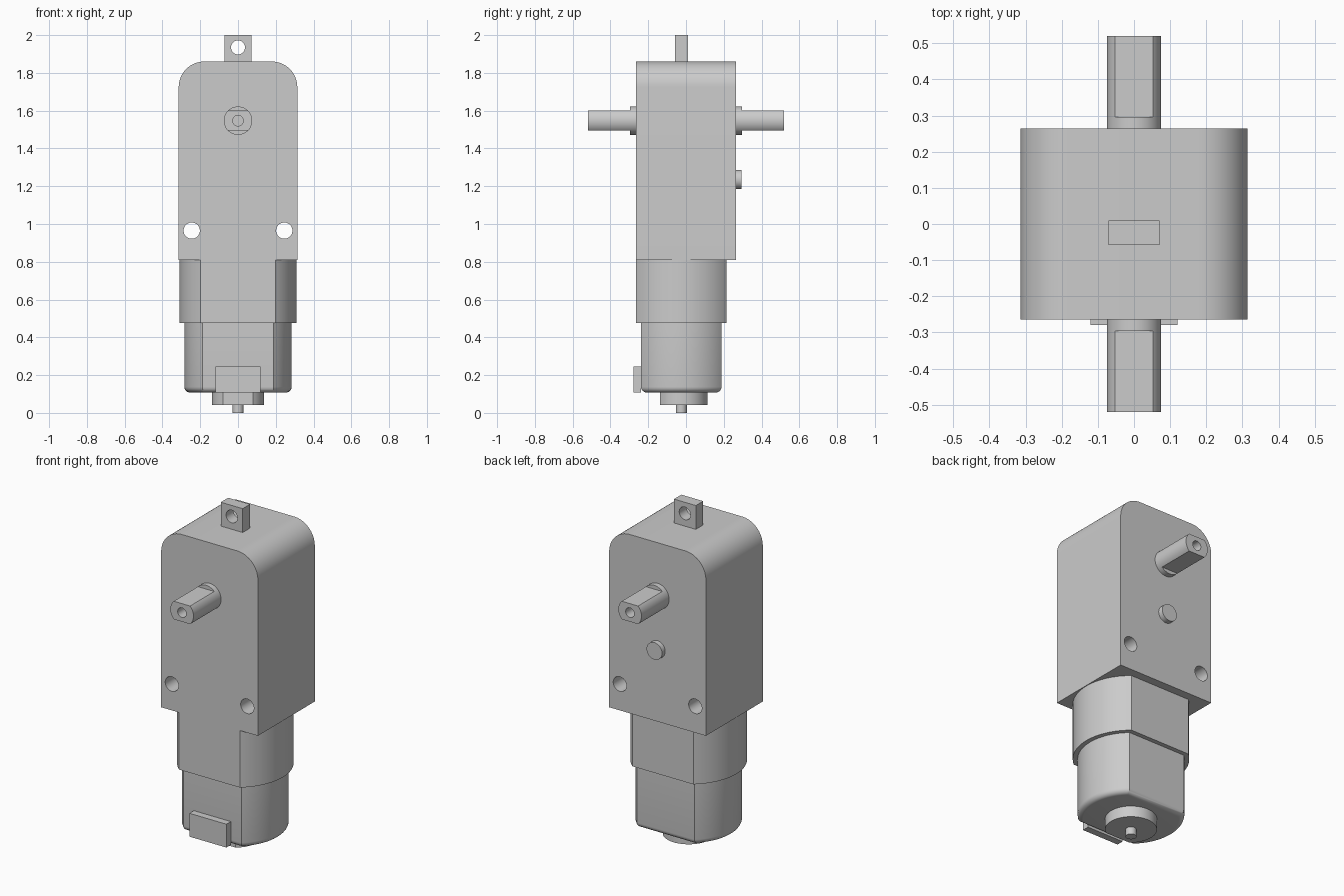
import bpy
import bmesh
from math import pi, sin, cos, asin, acos

if "Cube" in bpy.data.objects:
    bpy.data.objects.remove(bpy.data.objects["Cube"], do_unlink=True)

grey = bpy.data.materials.new("plain grey")
grey.use_nodes = True
colour = (0.6, 0.6, 0.6, 1)
grey.diffuse_color = colour
grey.node_tree.nodes["Principled BSDF"].inputs["Base Color"].default_value = colour


def arc(r, start, end, cu=0, cv=0, steps=32):
    """Points along an arc, both ends included."""
    return [(cu + r * cos(start + (end - start) * i / steps),
             cv + r * sin(start + (end - start) * i / steps)) for i in range(steps + 1)]


def circle(r, cu=0, cv=0):
    return arc(r, 0, 2 * pi, cu, cv, 64)[:-1]


def flatted(r, half, cu=0, cv=0):
    """Circle cut by two parallel flats."""
    a = asin(half / r)
    return arc(r, -a, a, cu, cv) + arc(r, pi - a, pi + a, cu, cv)


def prism(name, profile, axis, lo, hi, round_bottom=0):
    """Extrude a profile along y (points are x, z) or z (points are x, y)."""
    bm = bmesh.new()
    place = (lambda u, v, w: (u, w, v)) if axis == "y" else (lambda u, v, w: (u, v, w))
    base = [bm.verts.new(place(u, v, lo)) for u, v in profile]
    top = [bm.verts.new(place(u, v, hi)) for u, v in profile]
    bottom = bm.faces.new(base)
    bm.faces.new(top)
    n = len(profile)
    for i in range(n):
        j = (i + 1) % n
        bm.faces.new((base[i], base[j], top[j], top[i]))
    bmesh.ops.recalc_face_normals(bm, faces=bm.faces)
    if round_bottom:
        bmesh.ops.bevel(bm, geom=list(bottom.edges), offset=round_bottom,
                        segments=6, profile=0.5, affect="EDGES")
    mesh = bpy.data.meshes.new(name)
    bm.to_mesh(mesh)
    bm.free()
    mesh.materials.append(grey)
    ob = bpy.data.objects.new(name, mesh)
    bpy.context.collection.objects.link(ob)
    return ob


def select(ob):
    bpy.ops.object.select_all(action="DESELECT")
    ob.select_set(True)
    bpy.context.view_layer.objects.active = ob


def drill(ob, r, x, z, lo, hi):
    """Cut a round hole along y."""
    cutter = prism("cutter", circle(r, x, z), "y", lo, hi)
    mod = ob.modifiers.new("hole", "BOOLEAN")
    mod.operation, mod.solver, mod.object = "DIFFERENCE", "EXACT", cutter
    select(ob)
    bpy.ops.object.modifier_apply(modifier=mod.name)
    bpy.data.objects.remove(cutter, do_unlink=True)


def box(x, lo, hi):
    return [(-x, lo), (x, lo), (x, hi), (-x, hi)]


W, D = 0.314, 0.264      # gearbox half width and half depth
AXLE_Z = 1.547
MOTOR_Y = -0.025
parts = []

# Gearbox with two rounded top corners and two screw holes
R, TOP, BASE = 0.135, 1.86, 0.81
outline = ([(-W, BASE), (W, BASE)]
           + arc(R, 0, pi / 2, W - R, TOP - R, 16)
           + arc(R, pi / 2, pi, R - W, TOP - R, 16))
gearbox = prism("gearbox", outline, "y", -D, D)
for side in (-1, 1):
    drill(gearbox, 0.043, side * 0.245, 0.965, -1, 1)
parts.append(gearbox)

# Mounting tab with hole
tab = prism("mounting_tab", box(0.071, TOP, 2.0), "y", -0.058, 0.01)
drill(tab, 0.037, 0, 1.935, -1, 1)
parts.append(tab)

# Output axle on both sides: round hub, then a flatted shaft with a bore
for name, s in (("front", -1), ("back", 1)):
    lo, hi = sorted((s * D, s * 0.296))
    parts.append(prism(name + "_hub", circle(0.075, 0, AXLE_Z), "y", lo, hi))
    lo, hi = sorted((s * 0.296, s * 0.52))
    shaft = prism(name + "_shaft", flatted(0.075, 0.053, 0, AXLE_Z), "y", lo, hi)
    lo, hi = sorted((s * 0.38, s * 0.6))
    drill(shaft, 0.028, 0, AXLE_Z, lo, hi)
    parts.append(shaft)

# Locating peg on the back
parts.append(prism("locating_peg", circle(0.05, 0, 1.235), "y", D, 0.294))

# Collar and motor can, both round with flat front and back
parts.append(prism("motor_collar", flatted(0.31, 0.239, 0, MOTOR_Y), "z", 0.475, BASE))
parts.append(prism("motor_can", flatted(0.284, 0.213, 0, MOTOR_Y), "z", 0.108, 0.475, 0.03))

# Terminal block on the front of the can
parts.append(prism("terminal_block", box(0.12, 0.108, 0.245), "y", -0.279, -0.238))

# Bearing boss with one flat at the front, and the rear shaft tip
a = acos(0.112 / 0.138)
boss = arc(0.138, -pi / 2 + a, 1.5 * pi - a, 0, MOTOR_Y, 56)
parts.append(prism("bearing_boss", boss, "z", 0.043, 0.108))
parts.append(prism("motor_shaft_tip", circle(0.029, 0, MOTOR_Y), "z", 0, 0.043))

for ob in parts:
    select(ob)
    bpy.ops.object.shade_smooth_by_angle(angle=pi / 6)
